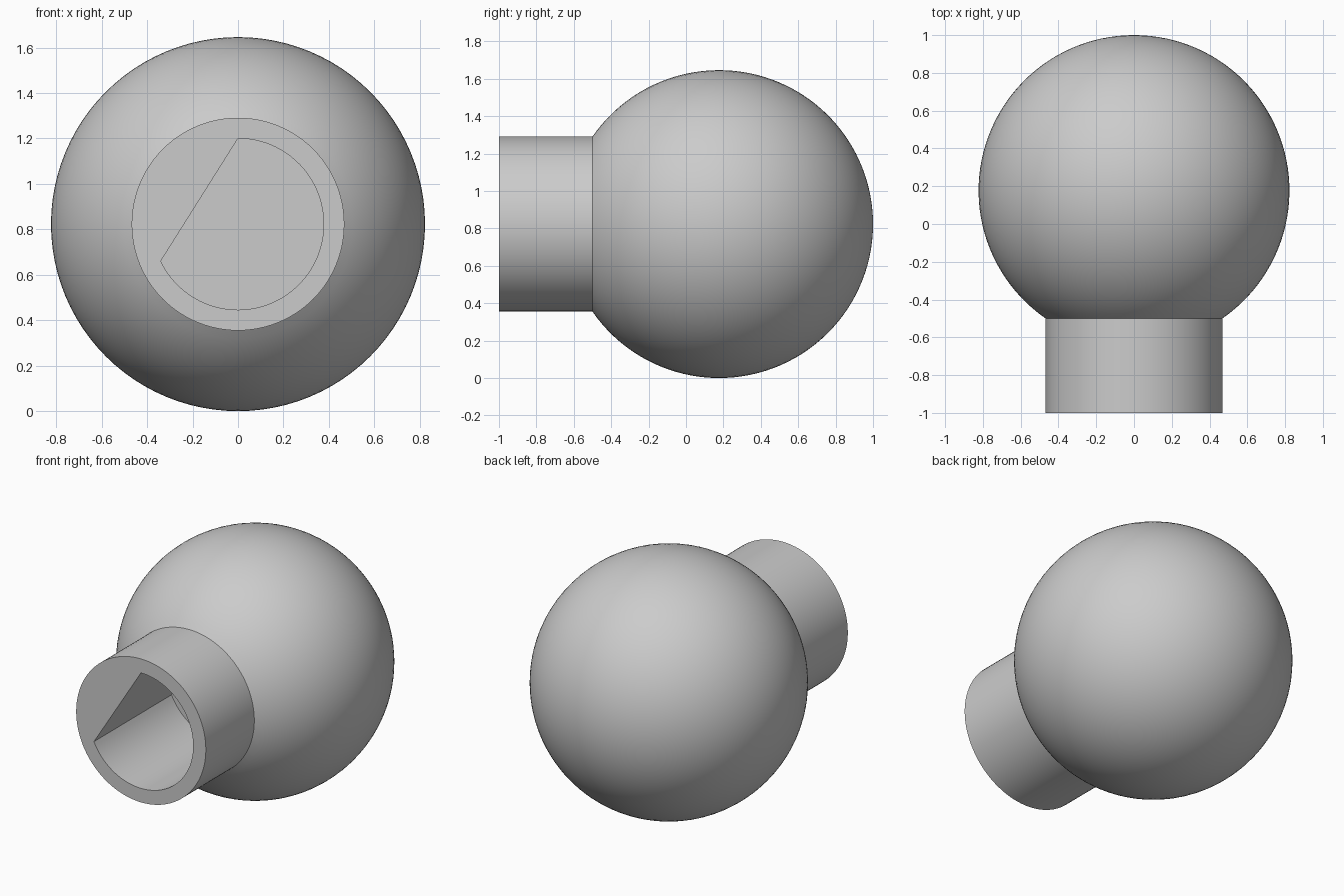
import bpy, bmesh
from math import sin, cos, pi, radians, acos

cube = bpy.data.objects.get("Cube")
if cube:
    bpy.data.objects.remove(cube, do_unlink=True)

BALL_R, COLLAR_R, BORE_R = 0.823, 0.468, 0.377
BALL_Y, AXIS_Z = 0.177, 0.823
FRONT_Y, FLOOR_Y = -1.0, -0.2
SEGMENTS, RINGS = 96, 48

grey = bpy.data.materials.new("plain grey")
grey.use_nodes = True
colour = (0.6, 0.6, 0.6, 1)
grey.diffuse_color = colour
grey.node_tree.nodes["Principled BSDF"].inputs["Base Color"].default_value = colour


def add_object(name, bm):
    bmesh.ops.recalc_face_normals(bm, faces=bm.faces[:])
    mesh = bpy.data.meshes.new(name)
    bm.to_mesh(mesh)
    bm.free()
    mesh.materials.append(grey)
    obj = bpy.data.objects.new(name, mesh)
    bpy.context.collection.objects.link(obj)
    return obj


def circle(bm, radius, y, angles):
    return [bm.verts.new((radius * cos(a), y, AXIS_Z + radius * sin(a))) for a in angles]


def bridge(bm, a, b):
    for i in range(len(a)):
        j = (i + 1) % len(a)
        bm.faces.new((a[i], a[j], b[j], b[i]))


# Ball and collar: one turned profile along the y axis
bm = bmesh.new()
turn = [2 * pi * i / SEGMENTS for i in range(SEGMENTS)]
open_angle = acos(-(BALL_R**2 - COLLAR_R**2) ** 0.5 / BALL_R)
profile = [(COLLAR_R, FRONT_Y)]
for i in range(RINGS):
    a = open_angle * (1 - i / RINGS)
    profile.append((BALL_R * sin(a), BALL_Y + BALL_R * cos(a)))
rings = [circle(bm, r, y, turn) for r, y in profile]
for a, b in zip(rings, rings[1:]):
    bridge(bm, a, b)
bm.faces.new(rings[0])
pole = bm.verts.new((0, BALL_Y + BALL_R, AXIS_Z))
for i in range(SEGMENTS):
    bm.faces.new((rings[-1][i], rings[-1][(i + 1) % SEGMENTS], pole))
knob = add_object("ball_knob", bm)

# Bore with one flat side, cut into the collar
bm = bmesh.new()
start, end = radians(205.6), radians(450)
arc = [start + (end - start) * i / 64 for i in range(65)]
mouth = circle(bm, BORE_R, FRONT_Y - 0.1, arc)
floor = circle(bm, BORE_R, FLOOR_Y, arc)
bridge(bm, mouth, floor)
bm.faces.new(mouth)
bm.faces.new(floor)
cutter = add_object("bore_cutter", bm)
cutter.hide_render = True

cut = knob.modifiers.new("bore", 'BOOLEAN')
cut.operation = 'DIFFERENCE'
cut.solver = 'EXACT'
cut.object = cutter

bpy.ops.object.select_all(action='DESELECT')
knob.select_set(True)
bpy.context.view_layer.objects.active = knob
bpy.ops.object.modifier_apply(modifier=cut.name)
bpy.data.objects.remove(cutter, do_unlink=True)
bpy.ops.object.shade_smooth_by_angle(angle=radians(30))
